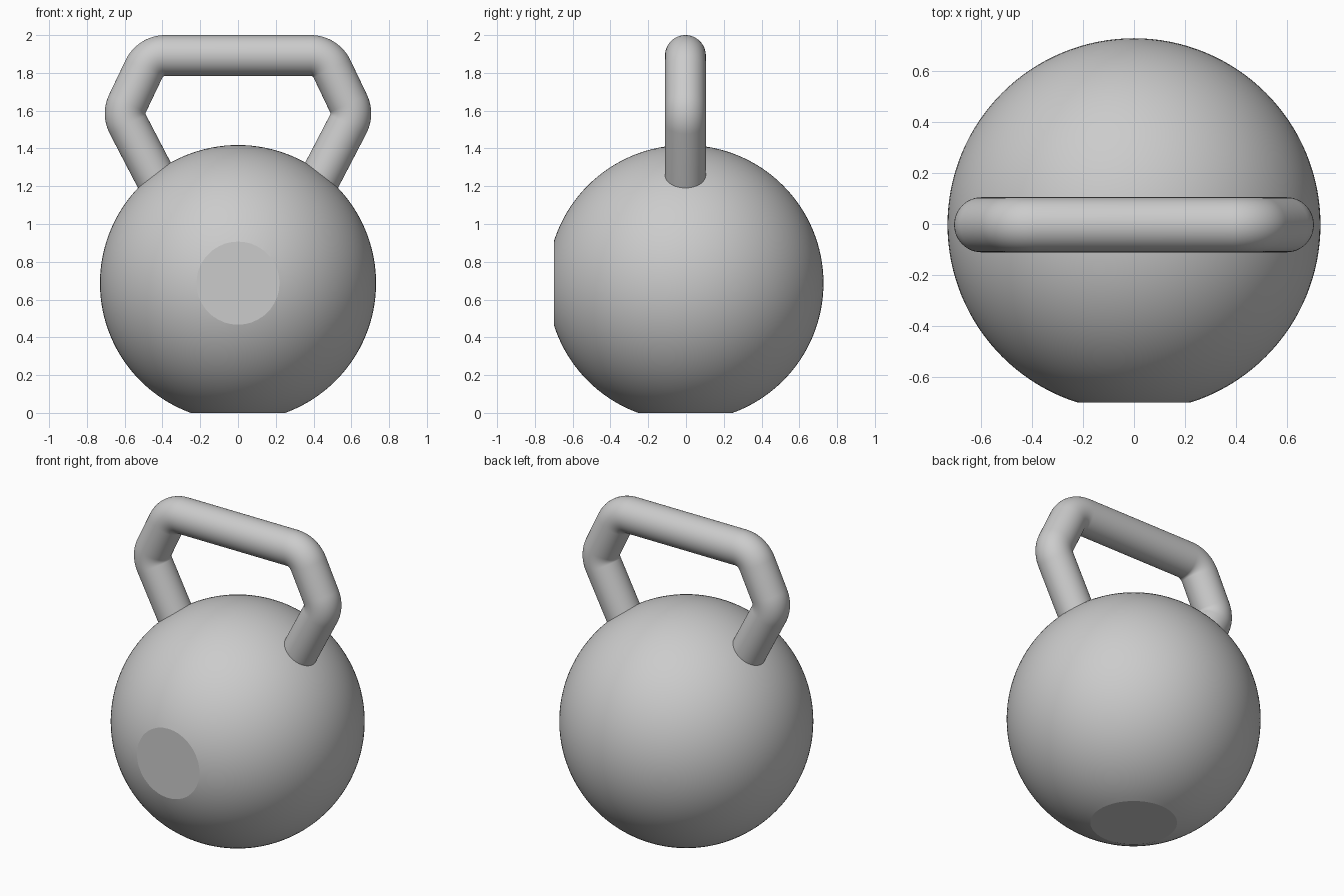
import bpy, bmesh, math
from mathutils import Vector, Matrix

if "Cube" in bpy.data.objects:
    bpy.data.objects.remove(bpy.data.objects["Cube"])

CY = -0.003          # shared centre plane in y
R, CZ = 0.731, 0.687  # ball radius and centre height
TUBE = 0.108


def make_object(name, bm):
    bmesh.ops.recalc_face_normals(bm, faces=bm.faces)
    mesh = bpy.data.meshes.new(name)
    bm.to_mesh(mesh)
    bm.free()
    obj = bpy.data.objects.new(name, mesh)
    bpy.context.collection.objects.link(obj)
    bpy.ops.object.select_all(action='DESELECT')
    obj.select_set(True)
    bpy.context.view_layer.objects.active = obj
    bpy.ops.object.shade_smooth_by_angle(angle=math.radians(12))
    return obj


def slice_flat(bm, point, normal):
    """Cut away everything beyond the plane and cap the opening."""
    cut = bmesh.ops.bisect_plane(bm, geom=bm.verts[:] + bm.edges[:] + bm.faces[:],
                                 plane_co=point, plane_no=normal, clear_outer=True)
    rim = [g for g in cut['geom_cut'] if isinstance(g, bmesh.types.BMEdge)]
    bmesh.ops.edgeloop_fill(bm, edges=rim)


# Ball body with a flat base and a flat round face at the front
bm = bmesh.new()
bmesh.ops.create_uvsphere(bm, u_segments=128, v_segments=64, radius=R,
                          matrix=Matrix.Translation((0, CY, CZ)))
slice_flat(bm, (0, 0, 0), (0, 0, -1))
slice_flat(bm, (0, -0.70, 0), (0, -1, 0))
make_object("ball_body", bm)


# Handle path: (x, z, normal angle) for the right half, from the top bar down
def arc(cx, cz, start, end, bend=0.125, steps=12):
    for i in range(steps + 1):
        a = math.radians(start + (end - start) * i / steps)
        yield cx + bend * math.cos(a), cz + bend * math.sin(a), a


half = list(arc(0.385, 1.767, 90, 26)) + list(arc(0.472, 1.585, 26, -27.5))
x, z, a = half[-1]
half.append((x - 0.42 * math.cos(a + math.pi / 2), z - 0.42 * math.sin(a + math.pi / 2), a))
path = [(-x, z, math.pi - a) for x, z, a in reversed(half)] + half

# Sweep a round section along the path, ends buried in the ball
bm = bmesh.new()
SIDES = 48
rings = []
for x, z, a in path:
    normal = Vector((math.cos(a), 0, math.sin(a)))
    ring = []
    for k in range(SIDES):
        t = math.tau * k / SIDES
        p = Vector((x, CY, z)) + TUBE * (math.cos(t) * normal + math.sin(t) * Vector((0, 1, 0)))
        ring.append(bm.verts.new(p))
    rings.append(ring)
for r0, r1 in zip(rings, rings[1:]):
    for k in range(SIDES):
        n = (k + 1) % SIDES
        bm.faces.new((r0[k], r0[n], r1[n], r1[k]))
bm.faces.new(rings[0])
bm.faces.new(rings[-1])
make_object("handle", bm)
